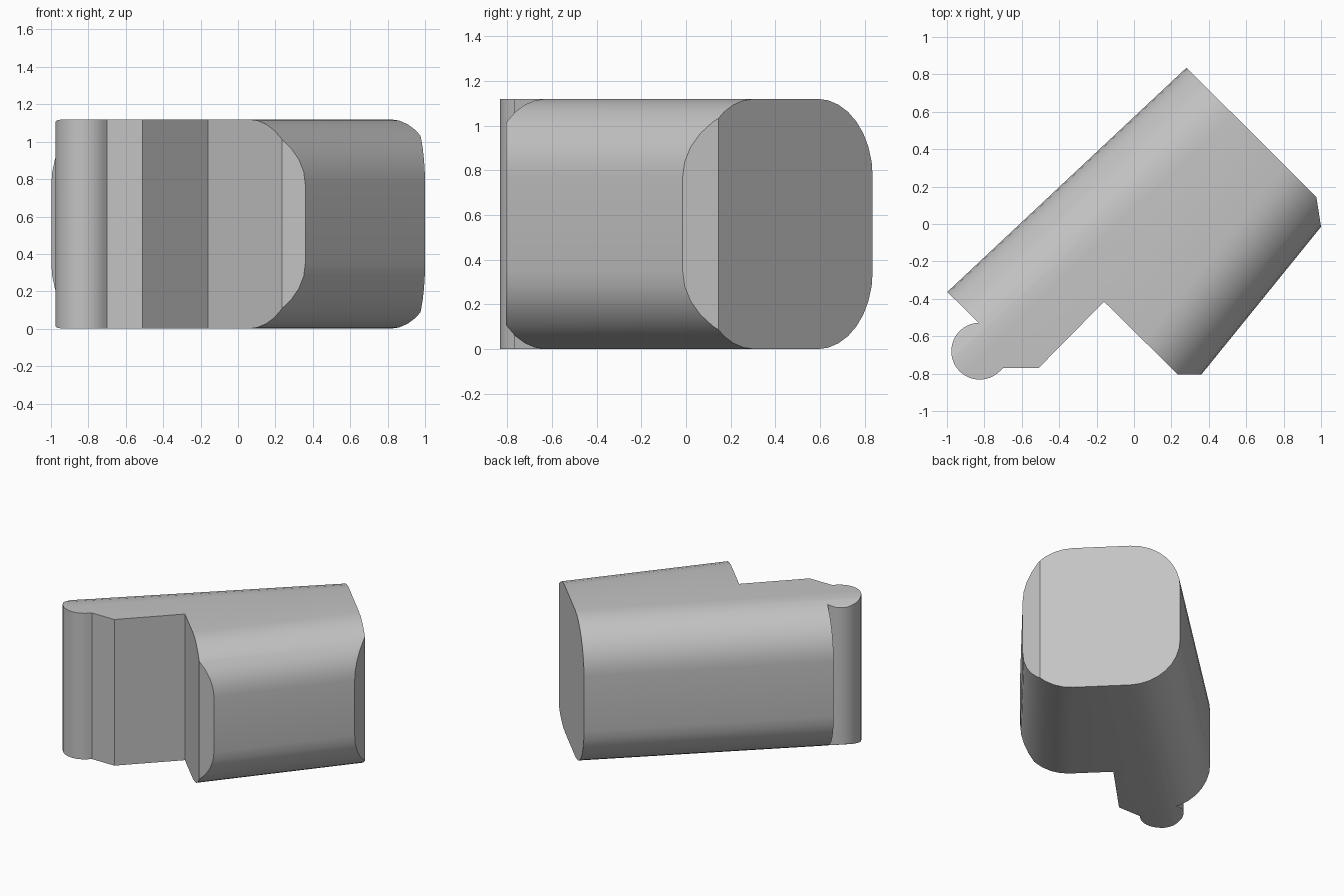
import bpy, bmesh, math
from mathutils import Vector

cube = bpy.data.objects.get("Cube")
if cube:
    bpy.data.objects.remove(cube, do_unlink=True)

HEIGHT, RADIUS, STEPS = 1.12, 0.35, 8

grey = bpy.data.materials.new("plain_grey")
grey.use_nodes = True
colour = (0.55, 0.55, 0.55, 1)
grey.diffuse_color = colour
grey.node_tree.nodes["Principled BSDF"].inputs["Base Color"].default_value = colour


def loft(name, ring_a, ring_b):
    """Closed solid between two rings with matching points."""
    bm = bmesh.new()
    a = [bm.verts.new(p) for p in ring_a]
    b = [bm.verts.new(p) for p in ring_b]
    bm.faces.new(a)
    bm.faces.new(b)
    for i in range(len(a)):
        j = (i + 1) % len(a)
        bm.faces.new((a[i], a[j], b[j], b[i]))
    bmesh.ops.recalc_face_normals(bm, faces=bm.faces)
    mesh = bpy.data.meshes.new(name)
    bm.to_mesh(mesh)
    bm.free()
    mesh.materials.append(grey)
    obj = bpy.data.objects.new(name, mesh)
    bpy.context.collection.objects.link(obj)
    return obj


def on_diagonal(start, end, total):
    """Point of the line start-end where x + y equals total."""
    start, end = Vector(start), Vector(end)
    t = (total - sum(start)) / (sum(end) - sum(start))
    return start.lerp(end, t)


def section(total):
    """Upright rounded rectangle across the slightly tapering body."""
    left = on_diagonal((-1, -0.365), (0.28, 0.835), total)
    right = on_diagonal((0.36, -0.805), (1, -0.015), total)
    across = (right - left).normalized()
    width = (right - left).length
    corners = [(width - RADIUS, HEIGHT - RADIUS), (RADIUS, HEIGHT - RADIUS),
               (RADIUS, RADIUS), (width - RADIUS, RADIUS)]
    ring = []
    for quarter, (u, z) in enumerate(corners):
        for k in range(STEPS + 1):
            a = (quarter + k / STEPS) * math.pi / 2
            p = left + across * (u + RADIUS * math.cos(a))
            ring.append((p.x, p.y, z + RADIUS * math.sin(a)))
    return ring


# Rounded, tapering body, longer than needed at both ends
body = loft("rounded_body", section(-1.9), section(1.4))

# Plan outline: oblique back, chamfered corner, notch and round nose
outline = [(-1.2, -0.165), (0.08, 1.035), (0.975, 0.145), (1.05, -0.335),
           (0.6, -0.805), (0.235, -0.805), (-0.16, -0.415),
           (-0.51, -0.77), (-0.70, -0.77)]
for k in range(1, 29):
    a = math.radians(-36 - 232 * k / 28)
    outline.append((-0.825 + 0.152 * math.cos(a), -0.68 + 0.152 * math.sin(a)))
cutter = loft("plan_cutter", [(x, y, -0.3) for x, y in outline],
              [(x, y, HEIGHT + 0.3) for x, y in outline])
cutter.hide_render = True

# Trim the body to the plan outline
trim = body.modifiers.new("trim", "BOOLEAN")
trim.operation = "INTERSECT"
trim.solver = "EXACT"
trim.object = cutter
bpy.ops.object.select_all(action="DESELECT")
body.select_set(True)
bpy.context.view_layer.objects.active = body
bpy.ops.object.modifier_apply(modifier=trim.name)
bpy.data.objects.remove(cutter, do_unlink=True)
bpy.ops.object.shade_smooth_by_angle(angle=math.radians(25))
